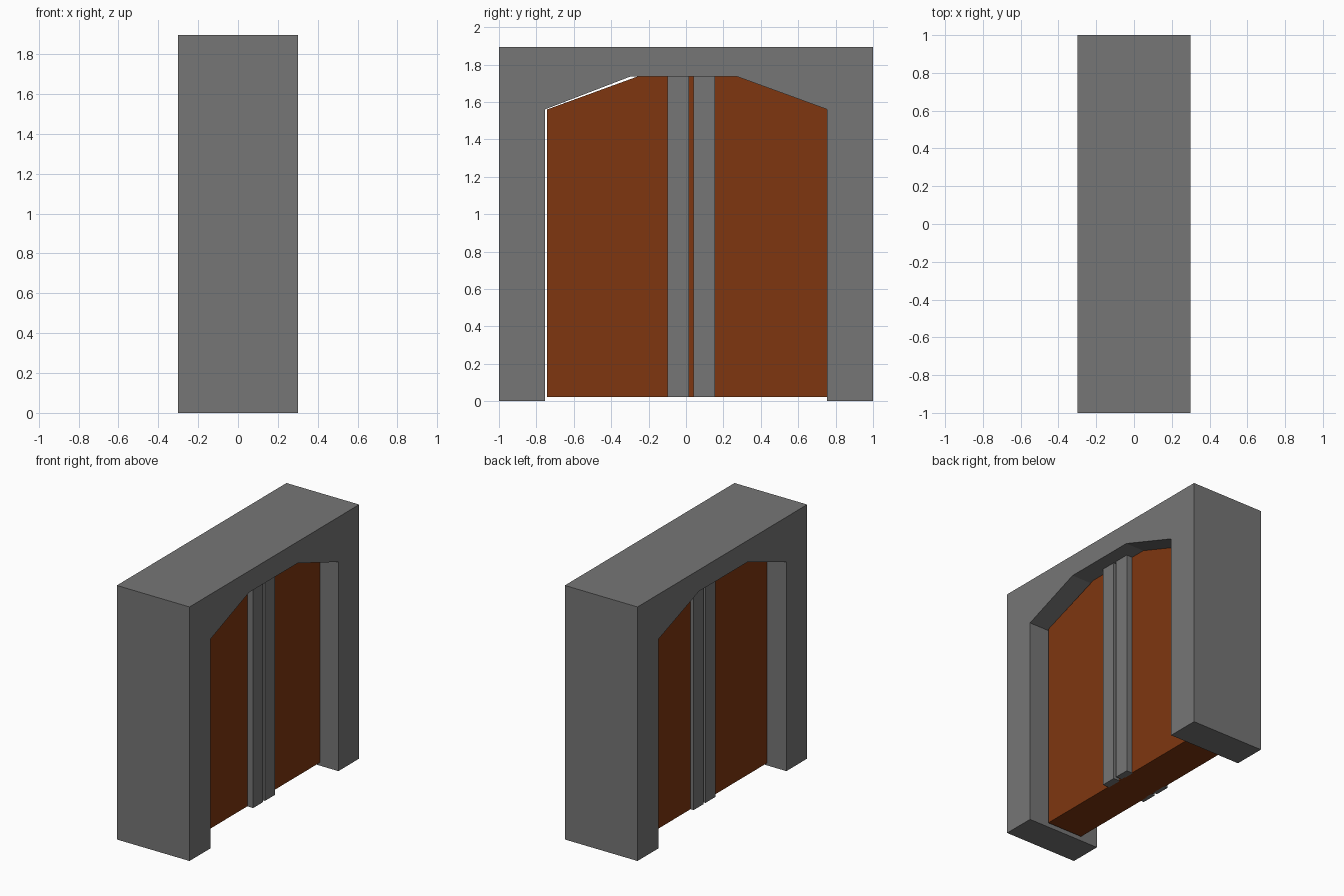
import bpy
import bmesh

old = bpy.data.objects.get("Cube")
if old:
    bpy.data.objects.remove(old, do_unlink=True)


def material(name, rgb):
    mat = bpy.data.materials.new(name)
    mat.use_nodes = True
    mat.diffuse_color = (*rgb, 1)
    mat.node_tree.nodes["Principled BSDF"].inputs["Base Color"].default_value = (*rgb, 1)
    return mat


def extruded(name, profile, x0, x1, mat):
    """Extrude a (y, z) outline along x into a solid."""
    bm = bmesh.new()
    face = bm.faces.new([bm.verts.new((x0, y, z)) for y, z in profile])
    new = bmesh.ops.extrude_face_region(bm, geom=[face])["geom"]
    verts = [v for v in new if isinstance(v, bmesh.types.BMVert)]
    bmesh.ops.translate(bm, verts=verts, vec=(x1 - x0, 0, 0))
    bmesh.ops.recalc_face_normals(bm, faces=bm.faces)
    mesh = bpy.data.meshes.new(name)
    bm.to_mesh(mesh)
    bm.free()
    mesh.materials.append(mat)
    obj = bpy.data.objects.new(name, mesh)
    bpy.context.collection.objects.link(obj)
    return obj


stone = material("grey stone", (0.18, 0.18, 0.18))
wood = material("brown wood", (0.21, 0.037, 0.005))

HEIGHT, ARCH, SPRING, SILL = 1.895, 1.735, 1.56, 0.023

# Surrounding frame with an angled arch opening
extruded("door_frame", [
    (-1, 0), (-0.755, 0), (-0.755, SPRING), (-0.3, ARCH),
    (0.275, ARCH), (0.755, SPRING), (0.755, 0),
    (1, 0), (1, HEIGHT), (-1, HEIGHT)], -0.3, 0.3, stone)

# Door panel, set slightly off centre in the opening
extruded("door_panel", [
    (-0.742, SILL), (0.76, SILL), (0.76, SPRING), (0.28, ARCH),
    (-0.262, ARCH), (-0.742, SPRING)], -0.147, 0.147, wood)

# Paired upright bars standing proud of both door faces
for side, x0, x1 in (("front", 0.14, 0.195), ("rear", -0.172, -0.14)):
    for label, y in (("first", -0.1), ("second", 0.04)):
        extruded(f"{label}_{side}_bar", [
            (y, SILL), (y + 0.115, SILL), (y + 0.115, ARCH), (y, ARCH)],
            x0, x1, stone)
